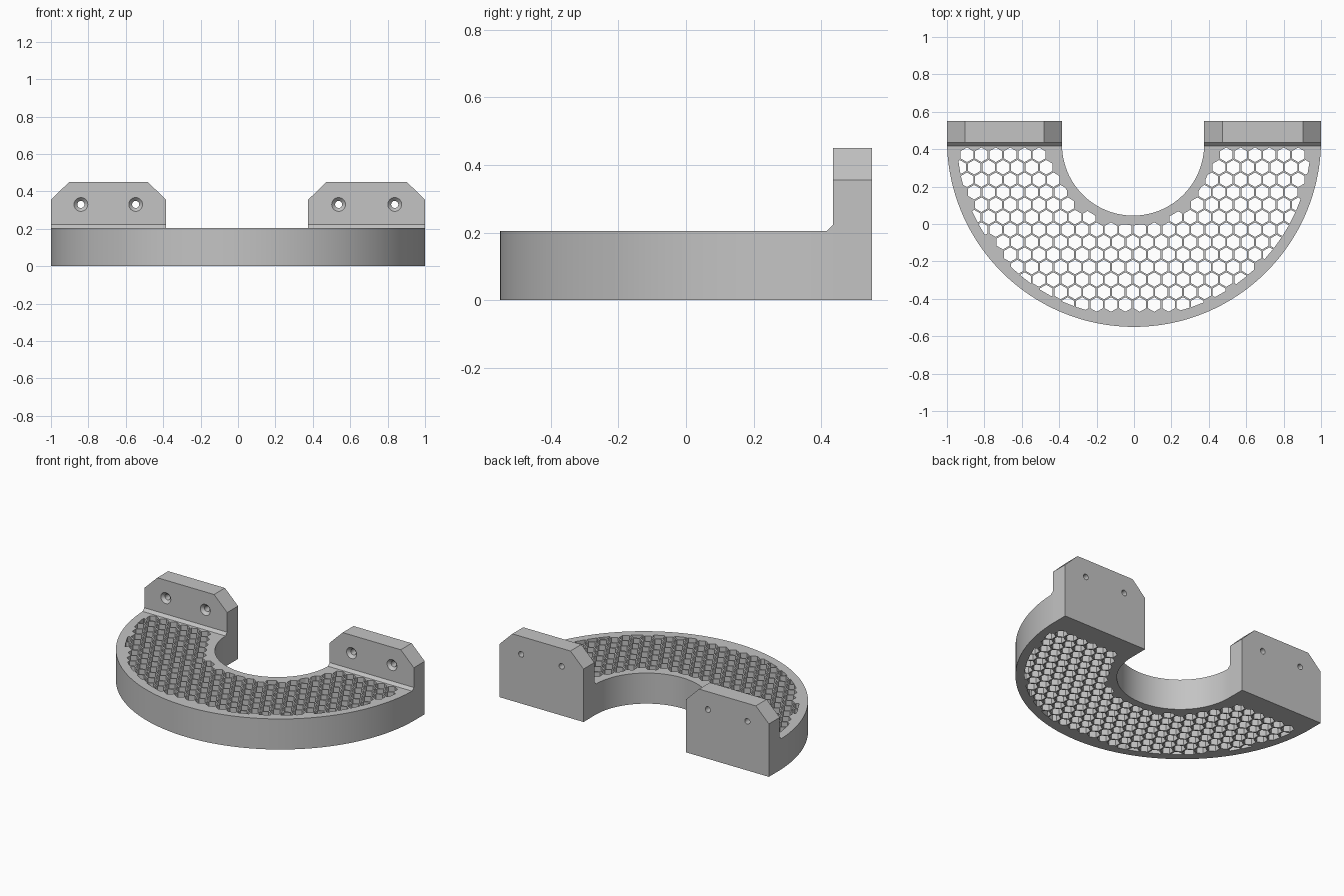
import bpy, bmesh, math
from mathutils import Vector

if "Cube" in bpy.data.objects:
    bpy.data.objects.remove(bpy.data.objects["Cube"])

H = 0.205                       # tray height
OUT_C, OUT_R = Vector((0, 0.45)), 1.0
IN_C, IN_R = Vector((-0.005, 0.425)), 0.38
TAB_Y, BACK_Y = 0.435, 0.55     # front and back of the mounting tabs

grey = bpy.data.materials.new("light grey")
grey.diffuse_color = (0.55, 0.55, 0.55, 1)
grey.use_nodes = True
grey.node_tree.nodes["Principled BSDF"].inputs["Base Color"].default_value = grey.diffuse_color


def add_object(name, bm):
    bmesh.ops.recalc_face_normals(bm, faces=bm.faces)
    mesh = bpy.data.meshes.new(name)
    bm.to_mesh(mesh)
    bm.free()
    mesh.materials.clear()
    mesh.materials.append(grey)
    ob = bpy.data.objects.new(name, mesh)
    bpy.context.collection.objects.link(ob)
    return ob


def prism(name, points, offset):
    bm = bmesh.new()
    face = bm.faces.new([bm.verts.new(p) for p in points])
    new = bmesh.ops.extrude_face_region(bm, geom=[face])["geom"]
    bmesh.ops.translate(bm, vec=offset,
                        verts=[v for v in new if isinstance(v, bmesh.types.BMVert)])
    return add_object(name, bm)


def arc(c, r, a0, a1, n):
    return [c + r * Vector((math.cos(a0 + (a1 - a0) * i / n),
                            math.sin(a0 + (a1 - a0) * i / n))) for i in range(n + 1)]


def clip(poly, normal, limit):
    """Keep the part of a convex polygon where p . normal <= limit."""
    out = []
    for a, b in zip(poly, poly[1:] + poly[:1]):
        da, db = a.dot(normal) - limit, b.dot(normal) - limit
        if da <= 0:
            out.append(a)
        if da * db < 0:
            out.append(a.lerp(b, da / (da - db)))
    return out


# Honeycomb openings, trimmed where they meet the solid rim
def honeycomb():
    cells = []
    for row in range(13):
        y = 0.37 - row * 0.0667
        for k in range(-14, 15):
            c = Vector(((0.031 if row % 2 == 0 else -0.0075) + 0.077 * k, y))
            d_out, d_in = c - OUT_C, c - IN_C
            if d_out.length > 0.95 or d_in.length < 0.44:
                continue
            cell = [c + 0.039 * Vector((math.sin(i * math.pi / 3),
                                        math.cos(i * math.pi / 3))) for i in range(6)]
            n = d_out.normalized()
            cell = clip(cell, n, OUT_C.dot(n) + 0.945)
            n = -d_in.normalized()
            cell = clip(cell, n, IN_C.dot(n) - 0.43)
            if len(cell) > 2:
                cells.append(cell)
    return cells


# Half-ring tray: filled flat outline with openings, extruded to height
outline = arc(OUT_C, OUT_R, math.pi, 2 * math.pi, 96)
outline[0].y = outline[-1].y = TAB_Y
outline += [Vector((0.375, TAB_Y))] + arc(IN_C, IN_R, 2 * math.pi, math.pi, 64)
outline += [Vector((-0.385, TAB_Y))]

curve = bpy.data.curves.new("tray_outline", 'CURVE')
curve.dimensions = '2D'
curve.fill_mode = 'BOTH'
curve.extrude = H / 2
for loop in [outline] + honeycomb():
    s = curve.splines.new('POLY')
    s.points.add(len(loop) - 1)
    for p, v in zip(s.points, loop):
        p.co = (v.x, v.y, 0, 1)
    s.use_cyclic_u = True
temp = bpy.data.objects.new("tray_outline", curve)
bpy.context.collection.objects.link(temp)
solid = temp.evaluated_get(bpy.context.evaluated_depsgraph_get()).to_mesh()
bm = bmesh.new()
bm.from_mesh(solid)
bpy.data.objects.remove(temp)
bmesh.ops.remove_doubles(bm, verts=bm.verts, dist=1e-5)
bmesh.ops.translate(bm, verts=bm.verts, vec=(0, 0, H / 2))
tray = add_object("honeycomb_tray", bm)
bpy.context.view_layer.objects.active = tray
tray.select_set(True)
bpy.ops.object.shade_smooth_by_angle(angle=math.radians(20))


# Countersunk screw hole cutter, turned around the y axis
def screw_cutter(name, xs):
    bm = bmesh.new()
    n = 32
    for x in xs:
        rings = [[bm.verts.new((x + r * math.cos(2 * math.pi * i / n), y,
                                0.33 + r * math.sin(2 * math.pi * i / n)))
                  for i in range(n)]
                 for r, y in ((0.042, TAB_Y - 0.005), (0.019, TAB_Y + 0.018),
                              (0.019, BACK_Y + 0.02))]
        for a, b in zip(rings, rings[1:]):
            for i in range(n):
                bm.faces.new((a[i], a[(i + 1) % n], b[(i + 1) % n], b[i]))
        bm.faces.new(rings[0])
        bm.faces.new(rings[-1])
    ob = add_object(name, bm)
    ob.hide_render = True
    ob.hide_viewport = True
    return ob


# Mounting tabs with cut corners, and a small sloped fillet at each base
for side, x0, x1, holes in (("left", -1.0, -0.385, (-0.84, -0.547)),
                            ("right", 0.375, 1.0, (0.538, 0.838))):
    shape = [(x0, 0), (x1, 0), (x1, 0.355), (x1 - 0.097, 0.45),
             (x0 + 0.097, 0.45), (x0, 0.355)]
    tab = prism(side + "_mounting_tab", [(x, TAB_Y, z) for x, z in shape],
                (0, BACK_Y - TAB_Y, 0))
    cut = tab.modifiers.new("screw_holes", 'BOOLEAN')
    cut.operation = 'DIFFERENCE'
    cut.solver = 'EXACT'
    cut.object = screw_cutter(side + "_screw_cutter", holes)
    prism(side + "_base_fillet",
          [(x0, TAB_Y - 0.018, H), (x0, TAB_Y, H), (x0, TAB_Y, H + 0.018)],
          (x1 - x0, 0, 0))
